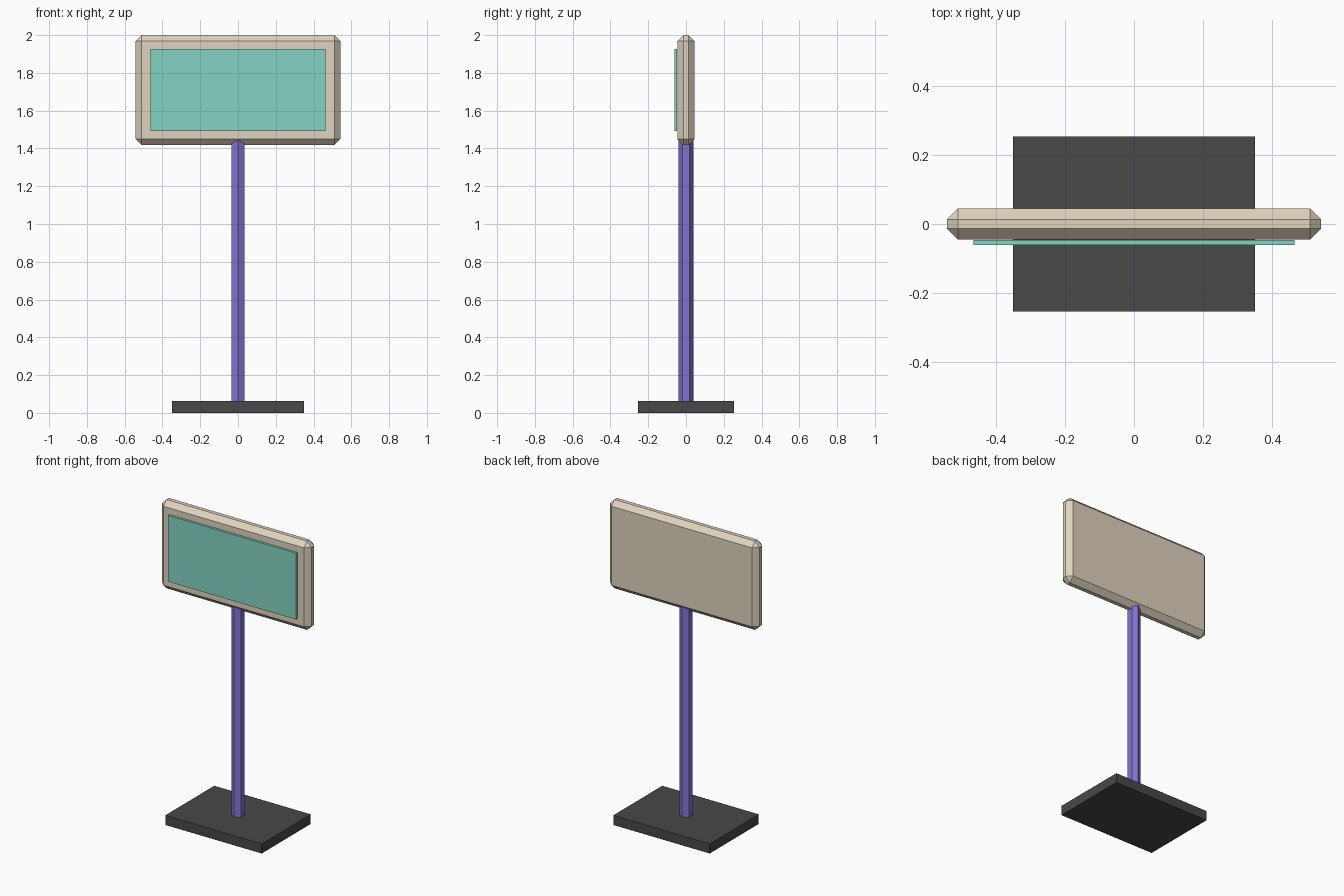
import bpy, bmesh, math
from mathutils import Matrix, Vector

if "Cube" in bpy.data.objects:
    bpy.data.objects.remove(bpy.data.objects["Cube"])


def material(name, r, g, b):
    # sRGB 0-255 to linear
    def lin(c):
        c /= 255
        return c / 12.92 if c <= 0.04045 else ((c + 0.055) / 1.055) ** 2.4
    m = bpy.data.materials.new(name)
    m.diffuse_color = (lin(r), lin(g), lin(b), 1)
    m.use_nodes = True
    m.node_tree.nodes["Principled BSDF"].inputs["Base Color"].default_value = m.diffuse_color
    return m


def add_object(name, bm, mat):
    bmesh.ops.recalc_face_normals(bm, faces=bm.faces)
    me = bpy.data.meshes.new(name)
    bm.to_mesh(me)
    bm.free()
    me.materials.append(mat)
    ob = bpy.data.objects.new(name, me)
    bpy.context.collection.objects.link(ob)
    return ob


def box(name, lo, hi, mat, bevel=0):
    lo, hi = Vector(lo), Vector(hi)
    bm = bmesh.new()
    bmesh.ops.create_cube(bm, size=1, matrix=Matrix.Translation((lo + hi) / 2)
                          @ Matrix.Diagonal((*(hi - lo), 1)))
    if bevel:
        bmesh.ops.bevel(bm, geom=bm.edges[:], offset=bevel, segments=1,
                        affect='EDGES', profile=0.5)
    return add_object(name, bm, mat)


beige = material("beige", 224, 211, 191)
teal = material("teal", 133, 212, 194)
violet = material("violet", 133, 117, 212)
charcoal = material("charcoal", 72, 72, 72)

# Foot plate
box("base_plate", (-0.35, -0.254, 0), (0.35, 0.254, 0.063), charcoal)

# Hexagonal pole with a corner facing the front
bm = bmesh.new()
bmesh.ops.create_cone(bm, cap_ends=True, segments=6, radius1=0.039,
                      radius2=0.039, depth=1.41)
for v in bm.verts:
    a = round(math.atan2(v.co.y, v.co.x) / (math.pi / 3) - 0.5)
    a = (a + 0.5) * math.pi / 3
    v.co = (0.039 * math.cos(a), 0.039 * math.sin(a), v.co.z + 0.755)
add_object("pole", bm, violet)

# Chamfered sign board
box("sign_board", (-0.542, -0.045, 1.418), (0.542, 0.045, 2.0), beige, 0.032)

# Screen panel in front of the board
box("screen", (-0.464, -0.0615, 1.492), (0.464, -0.047, 1.927), teal)
